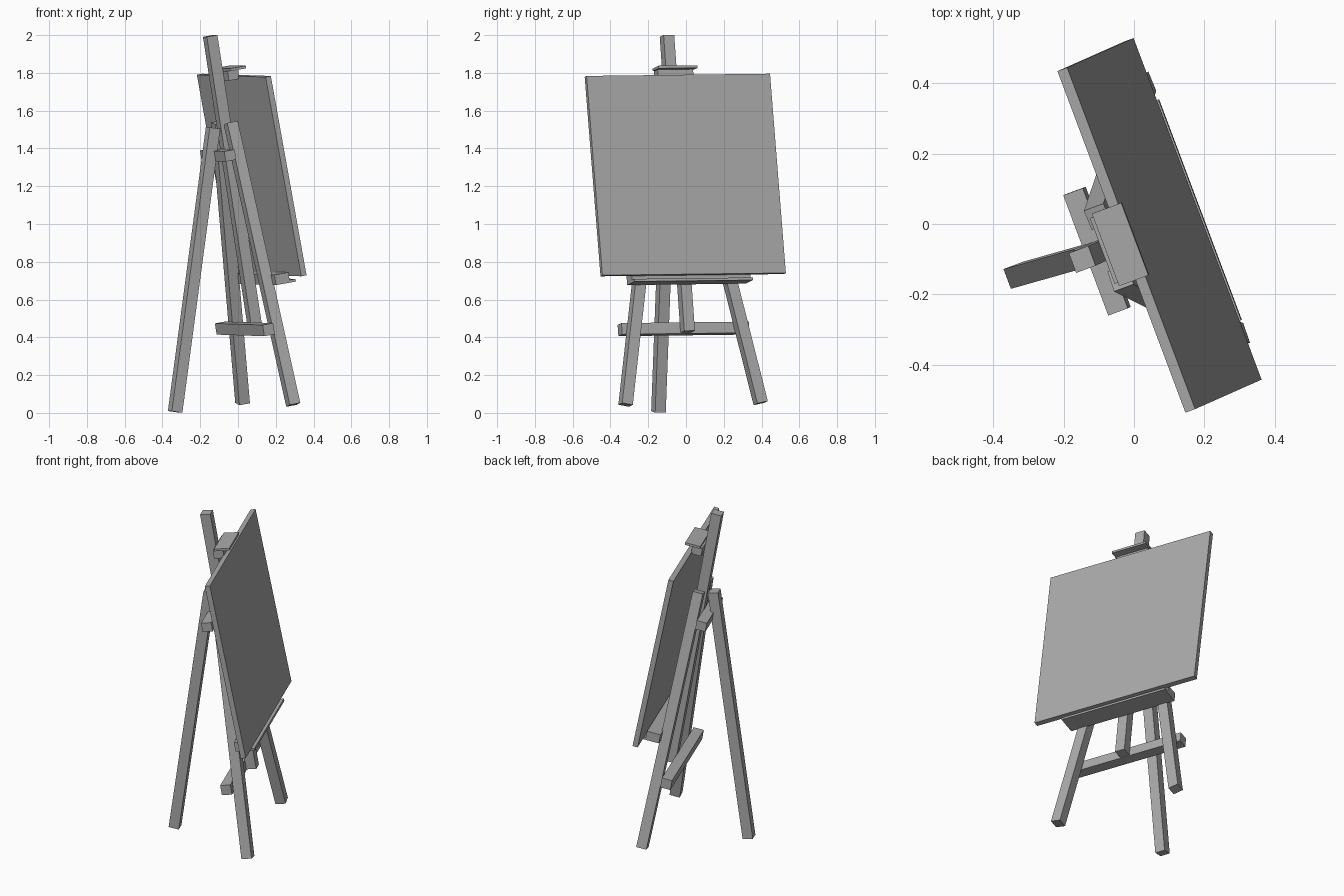
import bpy
from math import atan2, hypot
from mathutils import Matrix, Vector

cube = bpy.data.objects.get("Cube")
if cube:
    bpy.data.objects.remove(cube, do_unlink=True)

# One plain grey for the whole easel
GREY = (0.4, 0.4, 0.4, 1)
grey = bpy.data.materials.new("plain grey")
grey.use_nodes = True
grey.diffuse_color = GREY
grey.node_tree.nodes["Principled BSDF"].inputs["Base Color"].default_value = GREY

# Easel frame: x across, y up along the leaning mast, z out of the board
up = Vector((-0.154, -0.07, 1)).normalized()
out = Vector((-0.352, 0.9355, 0.019)).cross(up).normalized()
across = up.cross(out)
EASEL = Matrix.Translation((0.16, 0.039, 0)) @ Matrix((across, up, out)).transposed().to_4x4()


def box(name, centre, size, turn=Matrix()):
    """Box of a given size, placed and turned in the easel frame."""
    bpy.ops.mesh.primitive_cube_add(size=1)
    ob = bpy.context.object
    ob.name = ob.data.name = name
    ob.data.transform(EASEL @ Matrix.Translation(centre) @ turn @ Matrix.Diagonal((*size, 1)))
    ob.data.materials.append(grey)
    return ob


def beam(name, foot, top, width=0.06, depth=0.06):
    """Square timber running from foot to top."""
    foot, top = Vector(foot), Vector(top)
    d = top - foot
    turn = (Matrix.Rotation(-atan2(d.x, hypot(d.y, d.z)), 4, 'Z')
            if abs(d.z) < 0.1 else Matrix.Rotation(atan2(d.z, d.y), 4, 'X'))
    return box(name, (foot + top) / 2, (width, d.length, depth), turn)


# Mast and legs
beam("mast", (0, 0.436, 0), (0, 2.024, 0))
for side, s in (("right", -1), ("left", 1)):
    beam(side + "_front_leg", (s * 0.382, 0.047, 0.01), (s * 0.093, 1.557, 0.002))
beam("rear_leg", (0, 0.093, -0.518), (0, 1.54, -0.063))

# Cross bars behind the legs
box("upper_crossbar", (0, 1.394, -0.058), (0.365, 0.055, 0.06))
box("lower_crossbar", (0, 0.461, -0.058), (0.72, 0.06, 0.06))

# Drawing board, leaning back a little more than the mast
box("drawing_board", (0.005, 1.258, 0.114), (1.037, 1.075, 0.03),
    Matrix.Rotation(-0.026, 4, 'X'))

# Top clamp: block with an overhanging plate
box("top_clamp_block", (0, 1.805, 0.06), (0.2, 0.05, 0.06))
box("top_clamp_plate", (0, 1.836, 0.087), (0.22, 0.014, 0.09))

# Bottom tray: block with a projecting plate
box("tray_block", (0, 0.715, 0.07), (0.67, 0.05, 0.08))
box("tray_plate", (0, 0.692, 0.087), (0.67, 0.014, 0.114))
